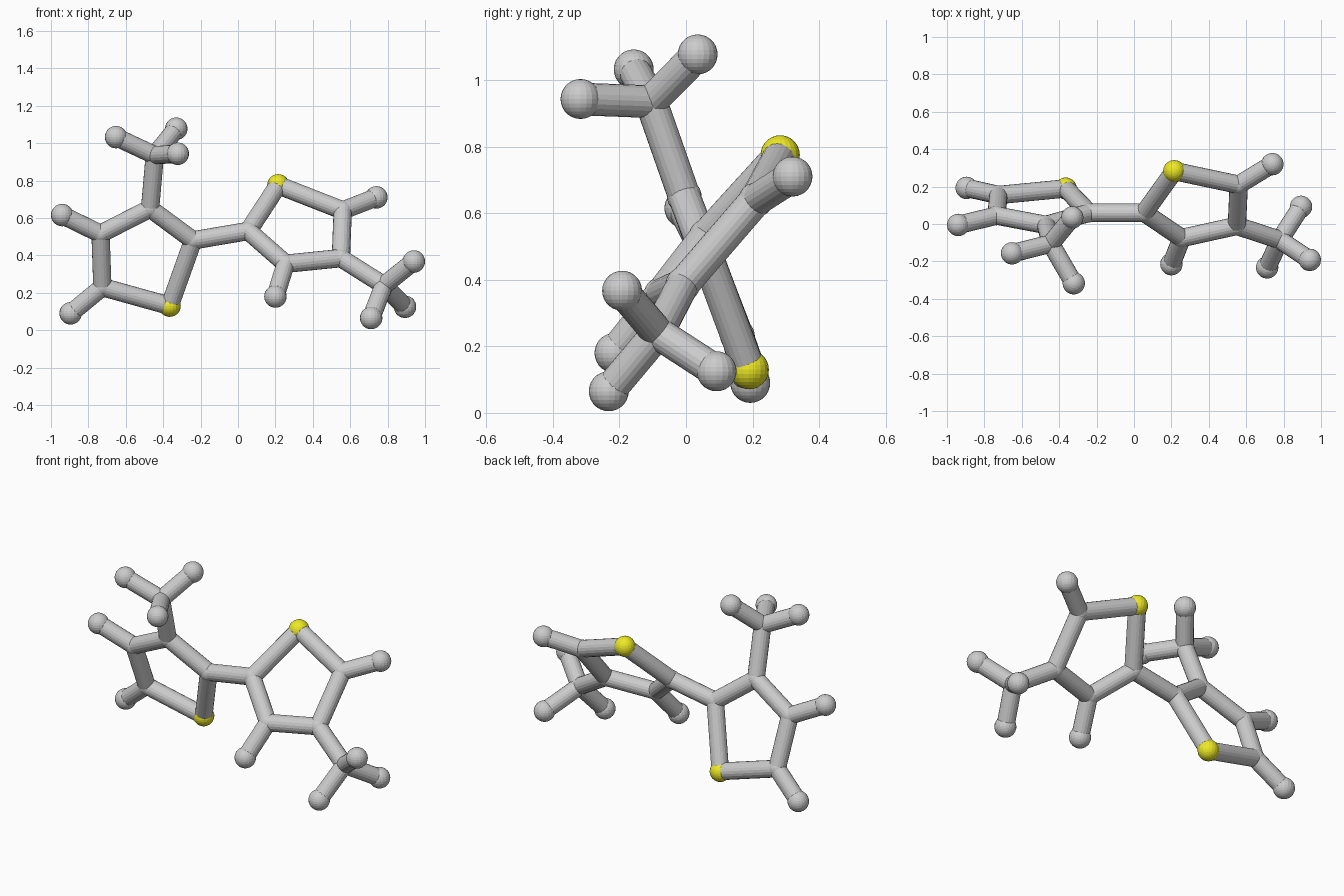
import bpy
from mathutils import Vector

if "Cube" in bpy.data.objects:
    bpy.data.objects.remove(bpy.data.objects["Cube"])

# Atom centres: two five-sided rings, each with a methyl branch
carbons = {
    "l2": (-.24, .06, .48), "l3": (-.47, -.005, .65), "l4": (-.735, .045, .515),
    "l5": (-.725, .155, .23), "lm": (-.445, -.105, .935),
    "r2": (.055, .06, .53), "r3": (.255, -.075, .355), "r4": (.55, -.01, .385),
    "r5": (.56, .21, .64), "rm": (.78, -.085, .24),
}
sulfurs = {"ls": (-.365, .19, .13), "rs": (.215, .283, .775)}
# Each hydrogen: bonded carbon, centre
hydrogens = [
    ("l4", (-.94, -.005, .615)), ("l5", (-.895, .193, .09)),
    ("lm", (-.652, -.157, 1.032)), ("lm", (-.33, .035, 1.077)), ("lm", (-.322, -.317, .943)),
    ("r3", (.2, -.215, .18)), ("r5", (.74, .32, .71)),
    ("rm", (.94, -.192, .367)), ("rm", (.893, .092, .125)), ("rm", (.712, -.232, .065)),
]
bonds = ["l2 l3", "l3 l4", "l4 l5", "l5 ls", "ls l2", "l3 lm", "l2 r2",
         "r2 r3", "r3 r4", "r4 r5", "r5 rs", "rs r2", "r4 rm"]

yellow = bpy.data.materials.new("yellow")
yellow.diffuse_color = (.85, .82, .02, 1)
yellow.use_nodes = True
yellow.node_tree.nodes["Principled BSDF"].inputs["Base Color"].default_value = yellow.diffuse_color


def ball(name, centre, radius):
    bpy.ops.mesh.primitive_uv_sphere_add(segments=20, ring_count=14, radius=radius, location=centre)
    bpy.context.object.name = name
    return bpy.context.object


def rod(name, a, b, radius=.049):
    a, b = Vector(a), Vector(b)
    d = b - a
    bpy.ops.mesh.primitive_cylinder_add(vertices=20, radius=radius, depth=d.length, location=(a + b) / 2)
    ob = bpy.context.object
    ob.name = name
    ob.rotation_euler = d.to_track_quat('Z', 'Y').to_euler()


# Ring and methyl carbons
for key, p in carbons.items():
    ball("carbon_atom_" + key, p, .052)

# Yellow sulfur atoms
for key, p in sulfurs.items():
    ball("sulfur_atom_" + key, p, .059).data.materials.append(yellow)

# Hydrogens with their bonds
for i, (key, p) in enumerate(hydrogens):
    ball(f"hydrogen_atom_{i}", p, .06)
    rod(f"hydrogen_bond_{i}", carbons[key], p)

# Skeleton bonds
atoms = {**carbons, **sulfurs}
for pair in bonds:
    a, b = pair.split()
    rod(f"bond_{a}_{b}", atoms[a], atoms[b])
